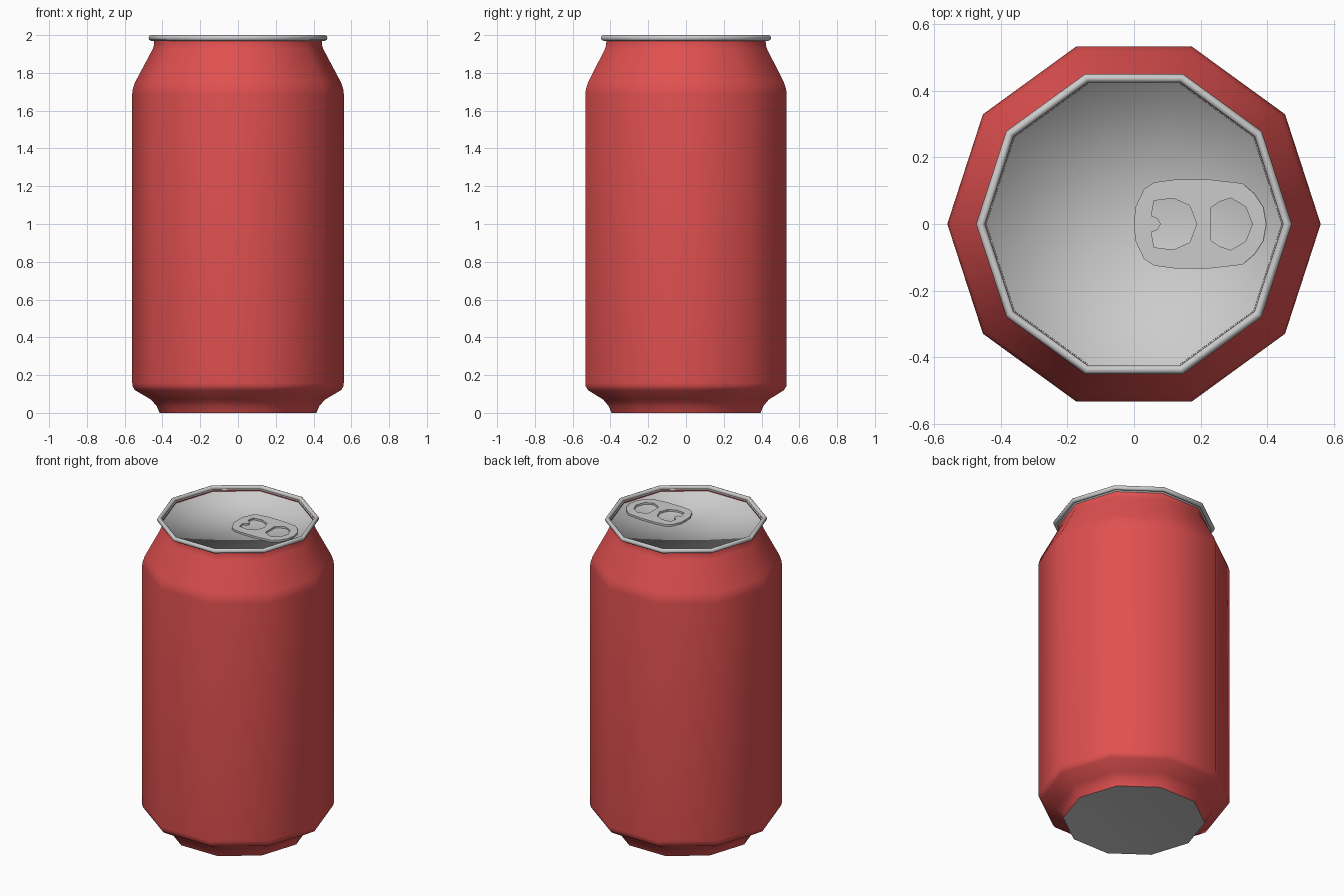
import bpy, bmesh, math

if "Cube" in bpy.data.objects:
    bpy.data.objects.remove(bpy.data.objects["Cube"])

SIDES = 10


def paint(name, color):
    m = bpy.data.materials.new(name)
    m.diffuse_color = color
    m.use_nodes = True
    m.node_tree.nodes["Principled BSDF"].inputs["Base Color"].default_value = m.diffuse_color
    return m


def lathe(name, profile, angle=None, closed=False, mat=None):
    """Revolve (radius, z) points around z; radius 0 makes a fan tip."""
    bm = bmesh.new()
    rings = []
    for r, z in profile:
        if r == 0:
            rings.append([bm.verts.new((0, 0, z))] * SIDES)
        else:
            rings.append([bm.verts.new((r * math.cos(math.tau * i / SIDES),
                                        r * math.sin(math.tau * i / SIDES), z))
                          for i in range(SIDES)])
    pairs = list(zip(rings, rings[1:]))
    if closed:
        pairs.append((rings[-1], rings[0]))
    for a, b in pairs:
        for i in range(SIDES):
            j = (i + 1) % SIDES
            quad = list(dict.fromkeys((a[i], a[j], b[j], b[i])))
            bm.faces.new(quad).smooth = True
    me = bpy.data.meshes.new(name)
    bm.to_mesh(me)
    bm.free()
    ob = bpy.data.objects.new(name, me)
    bpy.context.collection.objects.link(ob)
    if mat:
        me.materials.append(mat)
    if angle:
        select(ob)
        bpy.ops.object.shade_smooth_by_angle(angle=math.radians(angle))
    return ob


def select(ob):
    bpy.ops.object.select_all(action='DESELECT')
    ob.select_set(True)
    bpy.context.view_layer.objects.active = ob


def mirrored(half):
    """Complete an outline from its y >= 0 half."""
    return half + [(x, -y) for x, y in reversed(half) if y > 0]


# painted can wall
red = paint("red_paint", (0.75, 0.08, 0.08, 1))
lathe("can_body", [(0.415, 0), (0.43, 0.035), (0.46, 0.07), (0.545, 0.12),
                   (0.558, 0.14), (0.56, 0.16), (0.56, 1.69), (0.557, 1.715),
                   (0.545, 1.75), (0.452, 1.925), (0.445, 1.945), (0.443, 1.975)],
      angle=60, mat=red)

# slightly domed base
lathe("can_base", [(0, 0.02), (0.25, 0.015), (0.415, 0)])

# rolled rim
rim = [(0.46 + 0.0135 * math.cos(math.tau * k / 8),
        1.985 + 0.015 * math.sin(math.tau * k / 8)) for k in range(8)]
lathe("rim", rim, closed=True)

# recessed lid
lathe("lid", [(0.45, 1.985), (0.446, 1.968), (0, 1.966)])

# pull tab with two finger holes
outer = mirrored([(0, 0), (0.004, 0.05), (0.03, 0.105), (0.06, 0.125), (0.12, 0.133),
                  (0.23, 0.133), (0.325, 0.122), (0.362, 0.09), (0.388, 0.05), (0.397, 0)])
hole_a = mirrored([(0.08, 0), (0.07, 0.018), (0.052, 0.025), (0.06, 0.07),
                   (0.118, 0.077), (0.167, 0.055), (0.188, 0)])
hole_b = mirrored([(0.23, 0.048), (0.255, 0.066), (0.29, 0.078), (0.335, 0.052), (0.355, 0)])
cu = bpy.data.curves.new("pull_tab", 'CURVE')
cu.dimensions = '2D'
cu.fill_mode = 'BOTH'
cu.extrude = 0.006
for loop in (outer, hole_a, hole_b):
    sp = cu.splines.new('POLY')
    sp.points.add(len(loop) - 1)
    for p, (x, y) in zip(sp.points, loop):
        p.co = (x, y, 0, 1)
    sp.use_cyclic_u = True
tab = bpy.data.objects.new("pull_tab", cu)
tab.location.z = 1.976
bpy.context.collection.objects.link(tab)
select(tab)
bpy.ops.object.convert(target='MESH')
bpy.ops.object.shade_smooth_by_angle(angle=math.radians(40))
